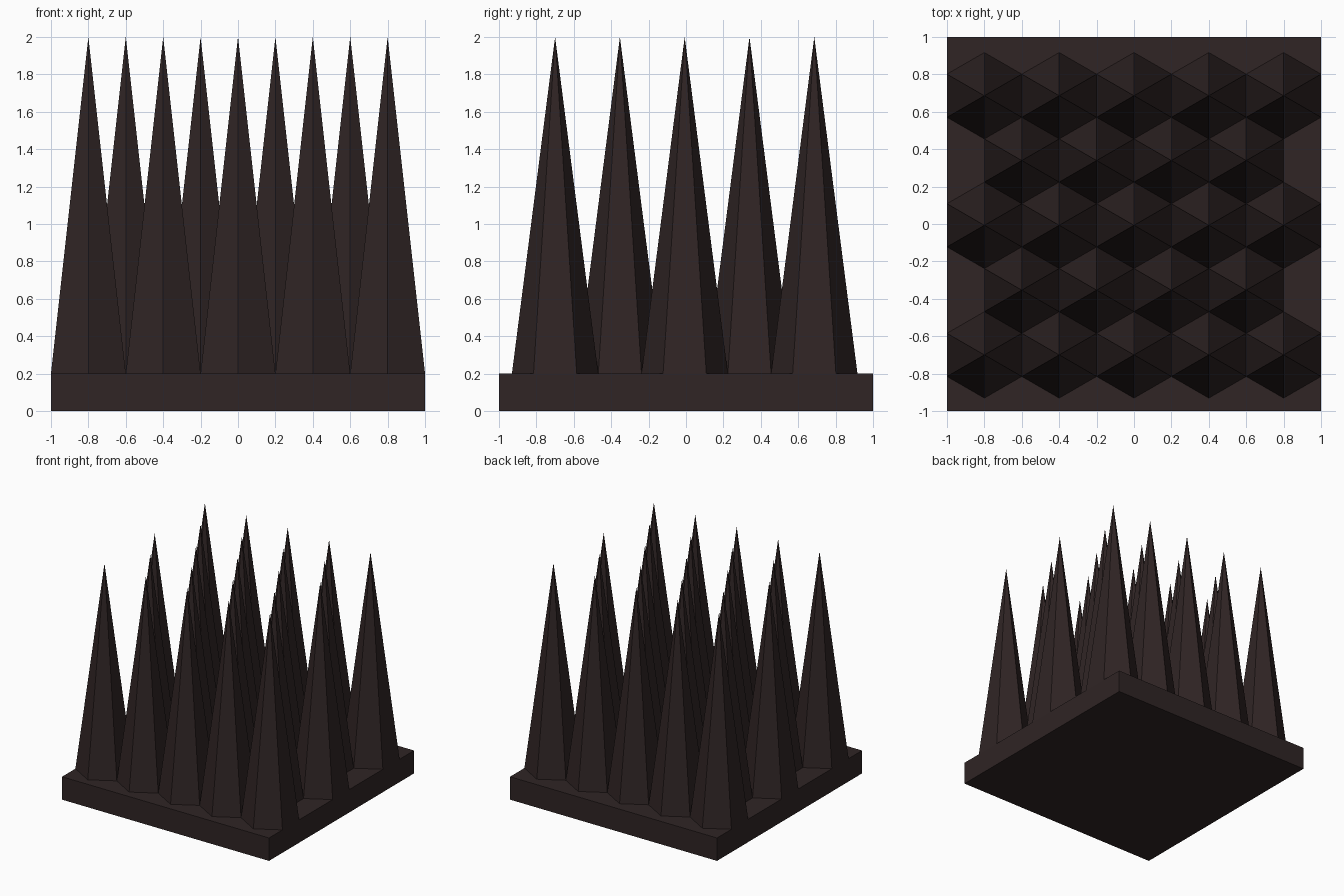
import bpy, bmesh, math

if "Cube" in bpy.data.objects:
    bpy.data.objects.remove(bpy.data.objects["Cube"])

BASE_TOP, APEX = 0.2, 2.0
R = 0.4 / math.sqrt(3)          # hexagon radius, 0.4 across flats


def material(name, rgb):
    m = bpy.data.materials.new(name)
    m.diffuse_color = (*rgb, 1.0)
    m.use_nodes = True
    m.node_tree.nodes["Principled BSDF"].inputs["Base Color"].default_value = m.diffuse_color
    return m


def finish(name, bm, mat):
    bmesh.ops.recalc_face_normals(bm, faces=bm.faces[:])
    me = bpy.data.meshes.new(name)
    bm.to_mesh(me)
    bm.free()
    me.materials.append(mat)
    ob = bpy.data.objects.new(name, me)
    bpy.context.collection.objects.link(ob)
    return ob


dark_brown = material("dark brown", (0.029, 0.018, 0.018))

# Square base plate
bm = bmesh.new()
bmesh.ops.create_cube(bm, size=1)
bmesh.ops.scale(bm, vec=(2, 2, BASE_TOP), verts=bm.verts)
bmesh.ops.translate(bm, vec=(0, 0, BASE_TOP / 2), verts=bm.verts)
finish("base_plate", bm, dark_brown)


# Six-sided spike with corners pointing along +y and -y
def spike(name, x, y):
    bm = bmesh.new()
    ring = [bm.verts.new((x + R * math.sin(k * math.pi / 3),
                          y + R * math.cos(k * math.pi / 3), BASE_TOP)) for k in range(6)]
    tip = bm.verts.new((x, y, APEX))
    for k in range(6):
        bm.faces.new((ring[k], tip, ring[(k + 1) % 6]))
    bm.faces.new(ring)
    finish(name, bm, dark_brown)


# Staggered rows of five and four spikes
for row in range(5):
    count = 5 - row % 2
    y = -0.007 + (row - 2) * 1.5 * R
    for i in range(count):
        spike(f"spike_{row + 1}_{i + 1}", (i - (count - 1) / 2) * 0.4, y)
